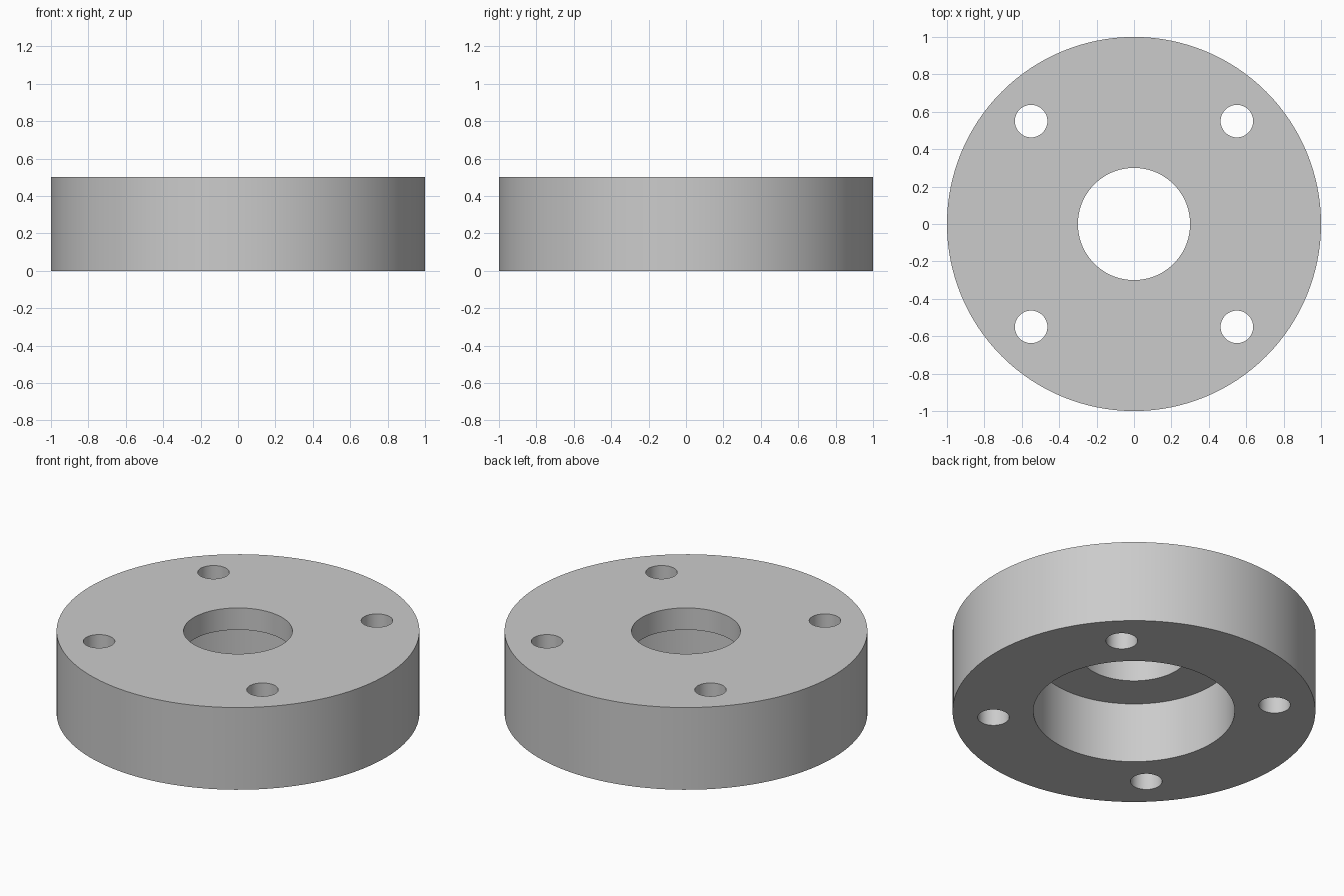
import bpy
import math

cube = bpy.data.objects.get("Cube")
if cube:
    bpy.data.objects.remove(cube, do_unlink=True)

HEIGHT = 0.5
OUTER_R = 1.0
BORE_R = 0.3
RECESS_R = 0.555
RECESS_DEPTH = 0.367
BOLT_R = 0.087
BOLT_OFFSET = 0.55

# Plain grey metal
grey = bpy.data.materials.new("grey metal")
grey.use_nodes = True
colour = (0.6, 0.6, 0.6, 1)
grey.diffuse_color = colour
grey.node_tree.nodes["Principled BSDF"].inputs["Base Color"].default_value = colour


def cylinder(name, radius, bottom, top, x=0, y=0, sides=128):
    bpy.ops.mesh.primitive_cylinder_add(
        vertices=sides, radius=radius, depth=top - bottom,
        location=(x, y, (top + bottom) / 2))
    obj = bpy.context.object
    obj.name = name
    obj.data.materials.append(grey)
    return obj


def cut(target, cutter):
    cutter.hide_render = True
    mod = target.modifiers.new(cutter.name, "BOOLEAN")
    mod.operation = "DIFFERENCE"
    mod.solver = "EXACT"
    mod.object = cutter
    bpy.context.view_layer.objects.active = target
    bpy.ops.object.modifier_apply(modifier=mod.name)
    bpy.data.objects.remove(cutter, do_unlink=True)


# Round flange body
flange = cylinder("flange_disc", OUTER_R, 0, HEIGHT)

# Wide recess in the underside and narrower bore through the top
cut(flange, cylinder("recess_cutter", RECESS_R, -0.1, RECESS_DEPTH))
cut(flange, cylinder("bore_cutter", BORE_R, -0.1, HEIGHT + 0.1, sides=96))

# Four bolt holes on the diagonals
for sx in (-1, 1):
    for sy in (-1, 1):
        cut(flange, cylinder("bolt_hole_cutter", BOLT_R, -0.1, HEIGHT + 0.1,
                             sx * BOLT_OFFSET, sy * BOLT_OFFSET, 48))

# Smooth walls, crisp rims
bpy.ops.object.select_all(action="DESELECT")
flange.select_set(True)
bpy.context.view_layer.objects.active = flange
bpy.ops.object.shade_smooth_by_angle(angle=math.radians(30))
